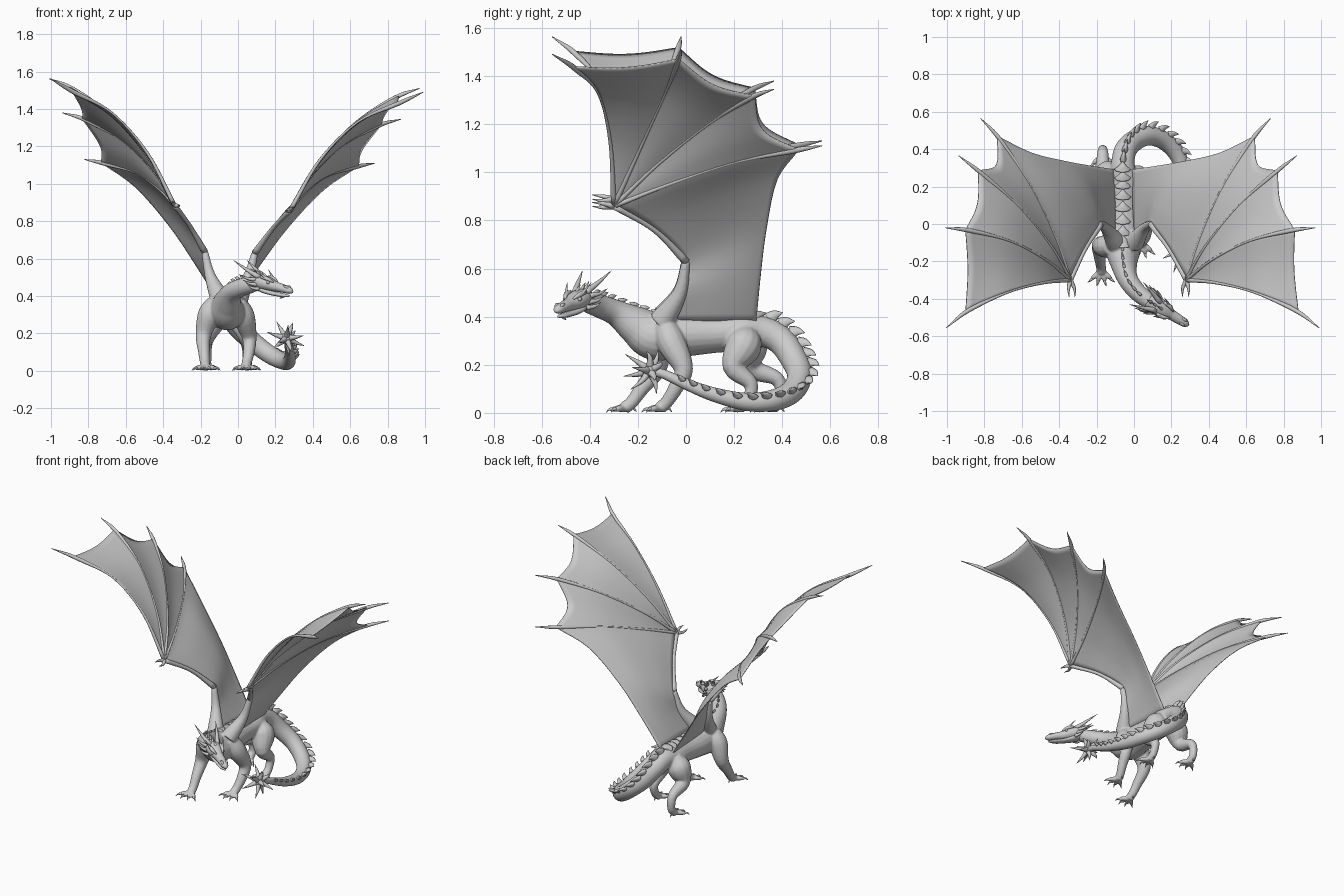
import bpy, bmesh, math
from mathutils import Vector, Matrix

cube = bpy.data.objects.get("Cube")
if cube:
    bpy.data.objects.remove(cube, do_unlink=True)

grey = bpy.data.materials.new("stone grey")
grey.use_nodes = True
grey.diffuse_color = (0.6, 0.6, 0.6, 1)
grey.node_tree.nodes["Principled BSDF"].inputs["Base Color"].default_value = (0.6, 0.6, 0.6, 1)
Z = Vector((0, 0, 1))


def finish(name, bm):
    bmesh.ops.recalc_face_normals(bm, faces=bm.faces)
    for f in bm.faces:
        f.smooth = True
    mesh = bpy.data.meshes.new(name)
    bm.to_mesh(mesh)
    bm.free()
    mesh.materials.append(grey)
    obj = bpy.data.objects.new(name, mesh)
    bpy.context.collection.objects.link(obj)
    return obj


def at(pts, t):
    """Smooth curve through points of any width, t from 0 to 1."""
    n = len(pts) - 1
    i = min(int(t * n), n - 1)
    u = t * n - i
    b, c = Vector(pts[i]), Vector(pts[i + 1])
    a = Vector(pts[i - 1]) if i else 2 * b - c
    d = Vector(pts[i + 2]) if i + 2 <= n else 2 * c - b
    return b + u * ((c - a) / 2 + u * (a - 2.5 * b + 2 * c - d / 2
                    + u * (1.5 * (b - c) + (d - a) / 2)))


def tube(bm, pts, ref=Z, steps=4, sides=10):
    """Loft of ellipses; each point is x, y, z, side radius, up radius."""
    pts = [tuple(p) + (p[3],) * (5 - len(p)) for p in pts]
    n = (len(pts) - 1) * steps
    path = [at(pts, i / n) for i in range(n + 1)]
    up, rings = Vector(ref), []
    for i, p in enumerate(path):
        tan = (path[min(i + 1, n)].xyz - path[max(i - 1, 0)].xyz).normalized()
        up = (up - tan * up.dot(tan)).normalized()
        side = tan.cross(up)
        ring = []
        for k in range(sides):
            a = math.tau * k / sides
            ring.append(bm.verts.new(p.xyz + side * math.cos(a) * max(p[3], .001)
                                     + up * math.sin(a) * max(p[4], .001)))
        rings.append(ring)
    for r, s in zip(rings, rings[1:]):
        for k in range(sides):
            m = (k + 1) % sides
            bm.faces.new((r[k], r[m], s[m], s[k]))
    bm.faces.new(rings[0])
    bm.faces.new(rings[-1])


def spike(bm, a, b, c, r, ref=Z, flat=1.0):
    tube(bm, [(*a, r * flat, r), (*b, r * flat * .6, r * .6), (*c, .001, .001)], ref, 3, 8)


# Neck, trunk and tail as one spine
spine = [(.13, -.44, .475, .032), (.07, -.405, .46, .044), (.01, -.355, .442, .049),
         (-.035, -.29, .415, .055), (-.055, -.21, .365, .072, .082), (-.06, -.13, .32, .096, .102),
         (-.06, -.02, .32, .095, .088), (-.06, .12, .325, .082, .075), (-.06, .24, .332, .085, .073),
         (-.06, .32, .338, .064, .064), (-.045, .395, .3, .06), (.005, .447, .225, .056),
         (.08, .472, .155, .052), (.165, .442, .09, .049), (.235, .365, .053, .045),
         (.268, .25, .046, .038), (.278, .11, .078, .03), (.273, 0, .12, .024),
         (.265, -.09, .16, .02), (.26, -.15, .175, .02)]
# Legs from hip or shoulder to paw
legs = [[(-.12, -.12, .37, .045), (-.155, -.12, .3, .06), (-.185, -.12, .19, .042),
         (-.182, -.185, .1, .031), (-.177, -.225, .045, .027), (-.174, -.255, .02, .027)],
        [(0, -.09, .37, .045), (.03, -.06, .29, .06), (.06, -.01, .18, .04),
         (.058, -.045, .1, .031), (.047, -.08, .045, .027), (.042, -.108, .02, .027)],
        [(-.02, .25, .34, .045), (.015, .24, .28, .076), (.045, .2, .19, .048),
         (.05, .27, .12, .03), (.05, .255, .05, .025), (.05, .22, .02, .026)],
        [(-.1, .27, .34, .045), (-.135, .265, .275, .074), (-.165, .275, .185, .046),
         (-.167, .38, .14, .03), (-.167, .395, .06, .025), (-.167, .36, .02, .026)]]

bm = bmesh.new()
tube(bm, spine, Z, 6, 20)
for leg in legs:
    tube(bm, leg, (0, 1, 0), 5, 14)
claws = bmesh.new()
for leg in legs:
    x, y, z, r = leg[-1]
    for spread in (-.052, -.018, .018, .052):
        reach = .06 - abs(spread) * .4
        tube(bm, [(x, y, .018, .017), (x + spread * .7, y - reach * .6, .018, .014),
                  (x + spread, y - reach, .012, .01)], Z, 3, 8)
        spike(claws, (x + spread * .9, y - reach * .9, .014), (x + spread * 1.15, y - reach * 1.2, .015),
              (x + spread * 1.4, y - reach * 1.45, .002), .009)
    spike(claws, (x, y + .015, .018), (x, y + .035, .02), (x, y + .05, .003), .01)


# Wings: the left one is given; the right one is mirrored, raised and swung a little
def place(p, right):
    if not right:
        return Vector(p)
    u, w, a = p[0] + .05, p[2] - .4, math.radians(3)
    return Vector((-.05 - u * math.cos(a) + w * math.sin(a) - .05 * p[1], p[1],
                   .4 + u * math.sin(a) + w * math.cos(a) - .035 * p[1]))


wrist = (.28, -.3, .86)
fingers = [[wrist, (.44, -.315, 1.13), (.64, -.365, 1.33), (.86, -.46, 1.43), (.99, -.555, 1.49)],
           [wrist, (.42, -.19, 1.1), (.62, -.09, 1.32), (.84, -.035, 1.46), (.97, -.02, 1.51)],
           [wrist, (.385, -.115, 1.035), (.56, .1, 1.205), (.75, .27, 1.31), (.87, .365, 1.345)],
           [wrist, (.355, -.07, .95), (.475, .2, 1.04), (.63, .45, 1.09), (.73, .565, 1.11)]]
REACH = .78
arm = [wrist, (.185, -.13, .76), (.09, .0, .63), (.055, -.025, .5), (0, -.1, .38)]
trailing = [at(fingers[3], REACH), (.46, .38, .97), (.27, .335, .77), (.12, .31, .57), (-.025, .29, .36)]
N = 16


def grid(bm, point):
    v = [[bm.verts.new(point(i / N, j / N)) for j in range(N + 1)] for i in range(N + 1)]
    for i in range(N):
        for j in range(N):
            bm.faces.new((v[i][j], v[i + 1][j], v[i + 1][j + 1], v[i][j + 1]))


for side, right in (("left", False), ("right", True)):
    skin, bones = bmesh.new(), bmesh.new()
    for f, g, dip in zip(fingers, fingers[1:], (.035, .06, .09)):
        def web(u, t):
            k = t * (REACH - dip * math.sin(math.pi * u))
            sag = Vector((.01, 0, -.008)) * math.sin(math.pi * u) * t
            return place(at(f, k).lerp(at(g, k), u) + sag, right)
        grid(skin, web)

    def inner(s, t):
        a, b = at(arm, s), at(trailing, s)
        bend = at(fingers[3], t * REACH) - Vector(wrist).lerp(trailing[0], t)
        return place(a.lerp(b, t) + bend * (1 - s), right)
    grid(skin, inner)
    bmesh.ops.remove_doubles(skin, verts=skin.verts, dist=.0005)
    membrane = finish(side + "_wing_membrane", skin)
    solid = membrane.modifiers.new("thickness", 'SOLIDIFY')
    solid.thickness, solid.offset = .006, 0

    for f in fingers:
        radii = (.012, .008, .006, .012, .002)
        tube(bones, [(*place(p, right), r) for p, r in zip(f, radii)], (0, 1, 0), 6, 10)
    radii = (.014, .012, .018, .03, .055)
    arm_path = [(*place(p, right), r) for p, r in zip(arm, radii)]
    tube(bones, arm_path[:3], (0, 1, 0), 6, 14)
    tube(bm, arm_path[2:], (0, 1, 0), 6, 14)
    for dx, dz in ((.012, .01), (-.02, -.006)):
        spike(bones, place(wrist, right), place((.28 + dx, -.345, .86 + dz), right),
              place((.28 + dx, -.39, .865 + dz), right), .014)
    finish(side + "_wing_bones", bones)

# Blend trunk, limbs and toes into one skin
body = finish("body", bm)
remesh = body.modifiers.new("blend", 'REMESH')
remesh.mode, remesh.voxel_size, remesh.use_smooth_shade = 'VOXEL', .006, True
soften = body.modifiers.new("soften", 'SMOOTH')
soften.factor, soften.iterations = .5, 4
finish("claws", claws)

# Dorsal scutes: small on the neck, broad on the back, blades on the tail
bm = bmesh.new()
count = 36
for i in range(2, count):
    t = .03 + .9 * i / count
    p, q = at([s[:3] for s in spine], t), at([s[:3] for s in spine], t + .01)
    r = at([(s[3], s[-1]) for s in spine], t)[1]
    tan = (q - p).normalized()
    tail = min(max((t - .5) / .12, 0), 1)
    out = Z.lerp(Vector((p.x - .08, max(0, p.y - .25), .12)).normalized(), tail)
    out = (out - tan * out.dot(tan)).normalized()
    if t < .24:
        h, length, flat = .018, .018, .5
    elif t < .46:
        h, length, flat = .012, .03, 1.5
    else:
        h, length, flat = .009 + r * .4, .012 + r * .32, .55
    root = p + out * r * .88
    spike(bm, root, root + out * h * .75 + tan * length * .5,
          root + out * h * 1.3 + tan * length * 1.4, length, tan, flat)
finish("dorsal_scutes", bm)

# Spiked tail club
bm = bmesh.new()
centre = Vector((.26, -.15, .175))
bmesh.ops.create_uvsphere(bm, u_segments=14, v_segments=8, radius=.03,
                          matrix=Matrix.Translation(centre))
for k in range(12):
    a, h = k * 2.4, 1 - (k + .5) / 6
    w = math.sqrt(1 - h * h)
    d = Vector((w * math.cos(a), w * math.sin(a), h))
    tip = centre + d * (.11 if k % 3 else .085) + Vector((0, -.015, .005))
    spike(bm, centre + d * .015, centre + d * .06, tip, .017)
finish("tail_club", bm)

# Head, modelled facing along its own x axis and then turned into place
d = Vector((.83, -.507, -.2)).normalized()
left = Z.cross(d).normalized()
turn = Matrix((d, left, d.cross(left))).transposed().to_4x4()
turn.translation = (.11, -.43, .475)


def head_part(name, bm):
    bm.transform(turn)
    finish(name, bm)


bm = bmesh.new()
tube(bm, [(-.04, 0, -.005, .033), (.01, 0, .002, .047, .041), (.06, 0, .002, .045, .037),
          (.105, 0, -.002, .03, .028), (.155, 0, -.003, .026, .023),
          (.2, 0, -.006, .021, .018), (.219, 0, -.011, .007, .006)], Z, 4, 16)
for s in (-1, 1):
    # Brow ridge and nostril bump
    tube(bm, [(.105, s * .02, .02, .004), (.07, s * .034, .032, .011), (.03, s * .037, .034, .008)], Z, 3, 8)
    tube(bm, [(.165, s * .013, .011, .004), (.185, s * .014, .011, .008), (.2, s * .011, .003, .003)], Z, 3, 8)
head_part("skull", bm)

bm = bmesh.new()
tube(bm, [(-.01, 0, -.022, .033, .02), (.05, 0, -.037, .033, .016), (.11, 0, -.041, .025, .012),
          (.17, 0, -.038, .021, .01), (.202, 0, -.034, .007, .005)], Z, 4, 12)
spike(bm, (.17, 0, -.042), (.16, 0, -.051), (.145, 0, -.06), .008)
head_part("lower_jaw", bm)

bm = bmesh.new()
for s in (-1, 1):
    spike(bm, (.015, s * .024, .028), (-.055, s * .048, .055), (-.135, s * .07, .09), .016)
    spike(bm, (.065, s * .034, .03), (.045, s * .046, .046), (.012, s * .058, .07), .009)
    for x, z, reach in ((.0, .012, .085), (.015, -.012, .07), (.03, -.032, .055)):
        spike(bm, (x, s * .034, z), (x - reach * .5, s * .058, z), (x - reach, s * .072, z + .012), .012)
for x in (.04, .0, -.03):
    spike(bm, (x, 0, .034), (x - .012, 0, .046), (x - .035, 0, .06), .01)
head_part("horns", bm)

bm = bmesh.new()
for s in (-1, 1):
    bmesh.ops.create_uvsphere(bm, u_segments=10, v_segments=6, radius=.009,
                              matrix=Matrix.Translation((.08, s * .036, .014)))
head_part("eyes", bm)
